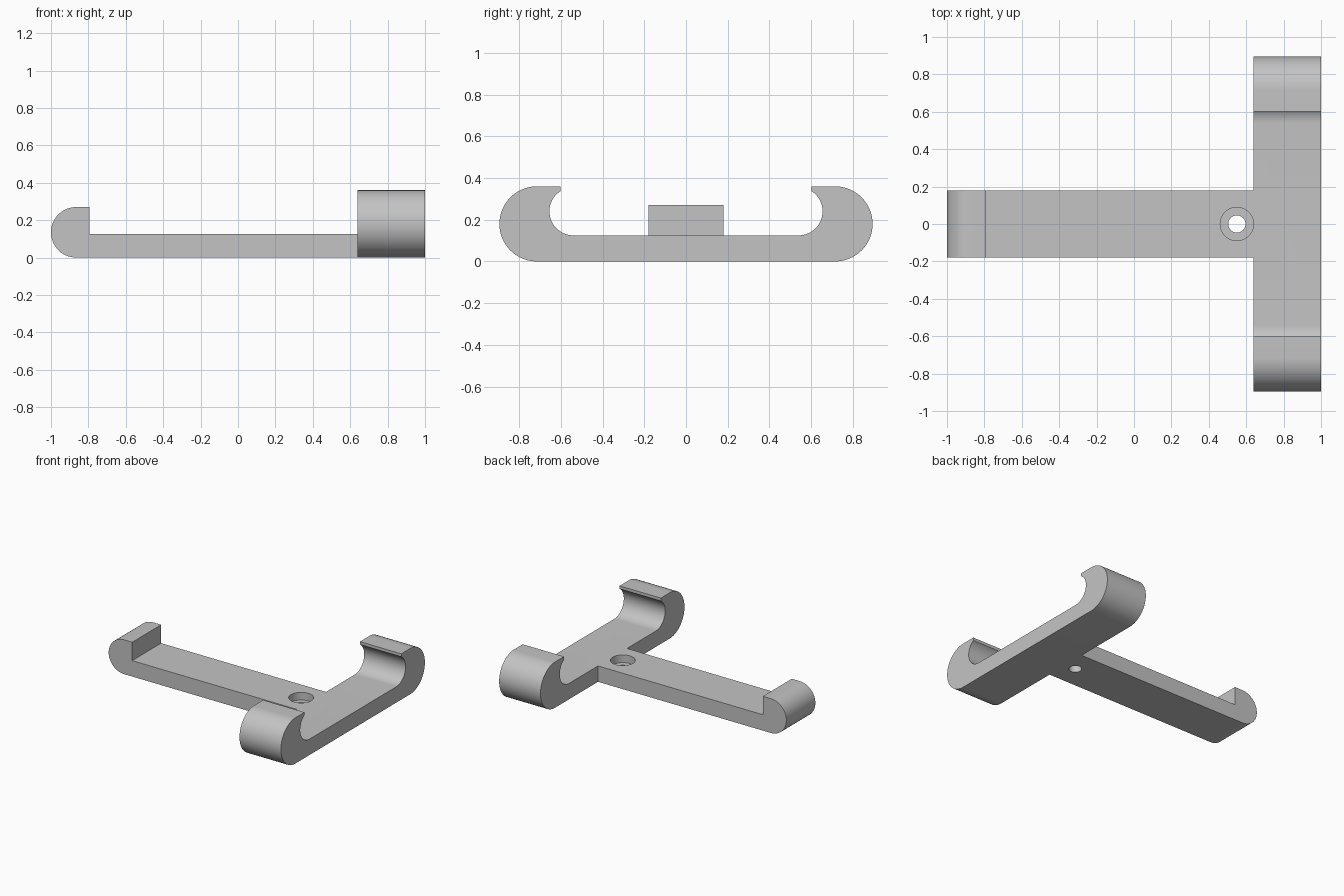
import bpy
import bmesh
from math import cos, sin, pi, radians, asin
from mathutils import Vector

if "Cube" in bpy.data.objects:
    bpy.data.objects.remove(bpy.data.objects["Cube"])

GREY = (0.55, 0.55, 0.55, 1)
grey = bpy.data.materials.new("light grey")
grey.use_nodes = True
grey.diffuse_color = GREY
grey.node_tree.nodes["Principled BSDF"].inputs["Base Color"].default_value = GREY

THICK = 0.125   # plate thickness
JOIN = 0.64     # where the arm meets the crossbar


def arc(cu, cz, r, start, end, steps):
    """Points on an arc, angles in radians."""
    angles = [start + (end - start) * i / steps for i in range(steps + 1)]
    return [(cu + r * cos(a), cz + r * sin(a)) for a in angles]


def finish(name, bm):
    bmesh.ops.recalc_face_normals(bm, faces=bm.faces)
    mesh = bpy.data.meshes.new(name)
    bm.to_mesh(mesh)
    bm.free()
    obj = bpy.data.objects.new(name, mesh)
    bpy.context.collection.objects.link(obj)
    mesh.materials.append(grey)
    return obj


def extrude_profile(name, points, place, depth):
    """Extrude a closed 2D profile; place maps (u, z) into space."""
    bm = bmesh.new()
    face = bm.faces.new([bm.verts.new(place(u, z)) for u, z in points])
    new = bmesh.ops.extrude_face_region(bm, geom=[face])["geom"]
    bmesh.ops.translate(bm, vec=depth, verts=[v for v in new if isinstance(v, bmesh.types.BMVert)])
    return finish(name, bm)


def boolean(obj, tool, operation):
    mod = obj.modifiers.new(operation.title(), "BOOLEAN")
    mod.operation, mod.solver, mod.object = operation, "EXACT", tool
    bpy.context.view_layer.objects.active = obj
    bpy.ops.object.modifier_apply(modifier=mod.name)
    bpy.data.objects.remove(tool)


# Long arm with a rounded nose and square stop at its end
nose = arc(-0.865, 0.135, 0.135, 1.5 * pi, 0.5 * pi, 32)
arm_profile = nose + [(-0.795, 0.27), (-0.795, THICK), (JOIN + 0.1, THICK), (JOIN + 0.1, 0)]
bracket = extrude_profile("bracket", arm_profile, lambda u, z: (u, -0.18, z), Vector((0, 0.36, 0)))

# Crossbar with a curled hook on each end, half a profile mirrored
outer = arc(0.715, 0.18, 0.18, -pi / 2, pi / 2, 40)
lip, hook_y, hook_r = 0.602, 0.54, 0.115
lip_angle = pi / 2 - asin((lip - hook_y) / hook_r)
inner = arc(hook_y, THICK + hook_r, hook_r, lip_angle, -pi / 2, 32)
half = outer + [(lip, 0.36)] + inner
bar_profile = half + [(-y, z) for y, z in reversed(half)]
crossbar = extrude_profile("crossbar", bar_profile, lambda u, z: (JOIN, u, z), Vector((1 - JOIN, 0, 0)))
boolean(bracket, crossbar, "UNION")

# Counterbored screw hole, cut with a stepped plug
bm = bmesh.new()
rings = [(0.046, -0.1), (0.046, 0.065), (0.089, 0.065), (0.089, 0.2)]
loops = [[bm.verts.new((0.55 + x, y, z)) for x, y in arc(0, 0, r, 0, 2 * pi, 48)[:-1]]
         for r, z in rings]
for low, high in zip(loops, loops[1:]):
    for i in range(len(low)):
        bm.faces.new((low[i - 1], low[i], high[i], high[i - 1]))
bm.faces.new(loops[0])
bm.faces.new(loops[-1])
boolean(bracket, finish("hole_cutter", bm), "DIFFERENCE")

# Smooth curves, sharp corners
bpy.ops.object.select_all(action="DESELECT")
bracket.select_set(True)
bpy.context.view_layer.objects.active = bracket
bpy.ops.object.shade_smooth_by_angle(angle=radians(30))
